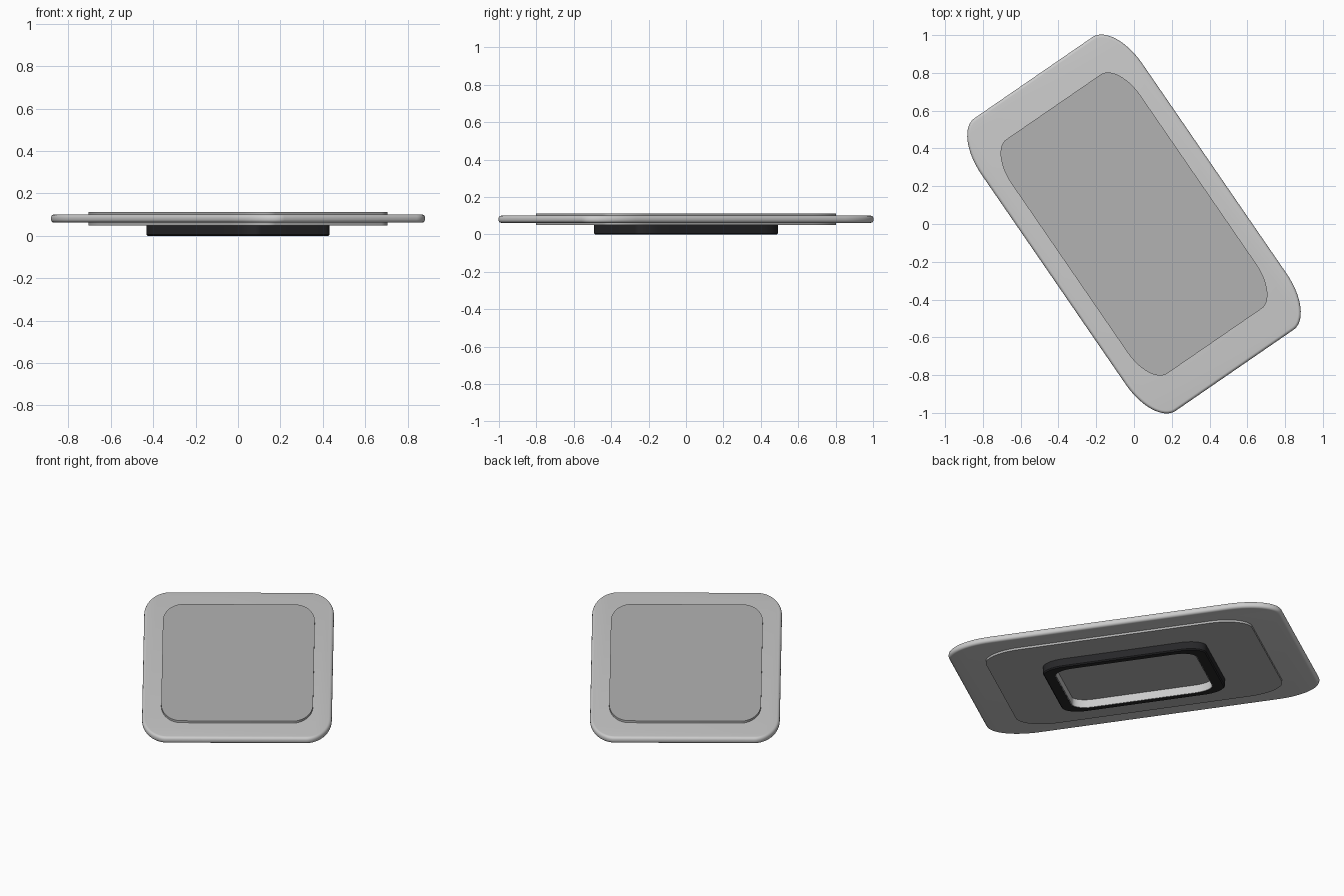
import bpy, bmesh, math

if "Cube" in bpy.data.objects:
    bpy.data.objects.remove(bpy.data.objects["Cube"])

TILT = math.radians(34.5)
A, B = 0.517, 0.94          # half width, half length of the plate
RX, RY = 0.138, 0.265       # stretched corner radii
N = 16


def mat(name, rgb):
    m = bpy.data.materials.new(name)
    m.diffuse_color = (*rgb, 1)
    m.use_nodes = True
    m.node_tree.nodes["Principled BSDF"].inputs["Base Color"].default_value = m.diffuse_color
    return m


def outline(s, inset=0.0):
    """Tilted rounded rectangle, scaled by s and pulled in by inset."""
    a, b, rx, ry = A*s - inset, B*s - inset, RX*s - inset, RY*s - inset
    pts = []
    for k, (sx, sy) in enumerate([(1, 1), (-1, 1), (-1, -1), (1, -1)]):
        for i in range(N + 1):
            t = math.pi/2 * (k + i/N)
            u = sx*(a - rx) + rx*math.cos(t)
            v = sy*(b - ry) + ry*math.sin(t)
            pts.append((u*math.cos(TILT) - v*math.sin(TILT),
                        u*math.sin(TILT) + v*math.cos(TILT)))
    return pts


def stack(name, rings, material=None, closed=False, capped=True):
    """Skin rings of (scale, inset, z); cap the ends or close into a frame."""
    bm = bmesh.new()
    loops = [[bm.verts.new((x, y, z)) for x, y in outline(s, d)] for s, d, z in rings]
    pairs = list(zip(loops, loops[1:])) + ([(loops[-1], loops[0])] if closed else [])
    for lo, hi in pairs:
        for i in range(len(lo)):
            j = (i + 1) % len(lo)
            bm.faces.new((lo[i], lo[j], hi[j], hi[i]))
    if capped and not closed:
        bm.faces.new(loops[0][::-1])
        bm.faces.new(loops[-1])
    bmesh.ops.recalc_face_normals(bm, faces=bm.faces)
    me = bpy.data.meshes.new(name)
    bm.to_mesh(me)
    bm.free()
    ob = bpy.data.objects.new(name, me)
    bpy.context.collection.objects.link(ob)
    if material:
        me.materials.append(material)
    bpy.ops.object.select_all(action='DESELECT')
    ob.select_set(True)
    bpy.context.view_layer.objects.active = ob
    bpy.ops.object.shade_smooth_by_angle(angle=math.radians(35))
    return ob


panel_grey = mat("panel_grey", (0.45, 0.45, 0.45))
rubber = mat("dark_rubber", (0.02, 0.02, 0.022))

# Plate with a rounded rim
r, z0, z1 = 0.016, 0.062, 0.1
arc = [math.pi/2 * i/5 for i in range(6)]
rim = [(1, r*(1 - math.sin(t)), z0 + r*(1 - math.cos(t))) for t in arc]
rim += [(1, r*(1 - math.cos(t)), z1 - r*(1 - math.sin(t))) for t in arc]
stack("plate", rim)

# Thin raised panels above and below
stack("top_panel", [(0.8, 0, 0.098), (0.8, 0, 0.112)], panel_grey)
stack("bottom_panel", [(0.8, 0, 0.049), (0.8, 0, 0.064)], panel_grey)

# Hollow dark foot with slightly softened lower edge, and its pale lining
S, H = 0.49, 0.425
stack("foot_frame", [(S, 0, 0.05), (S, 0, 0.006), (S, 0.006, 0),
                     (H, 0, 0), (H, 0, 0.05)], rubber, closed=True)
stack("foot_lining", [(H, 0, 0.001), (H, 0, 0.05),
                      (H, 0.004, 0.05), (H, 0.004, 0.001)], closed=True)
